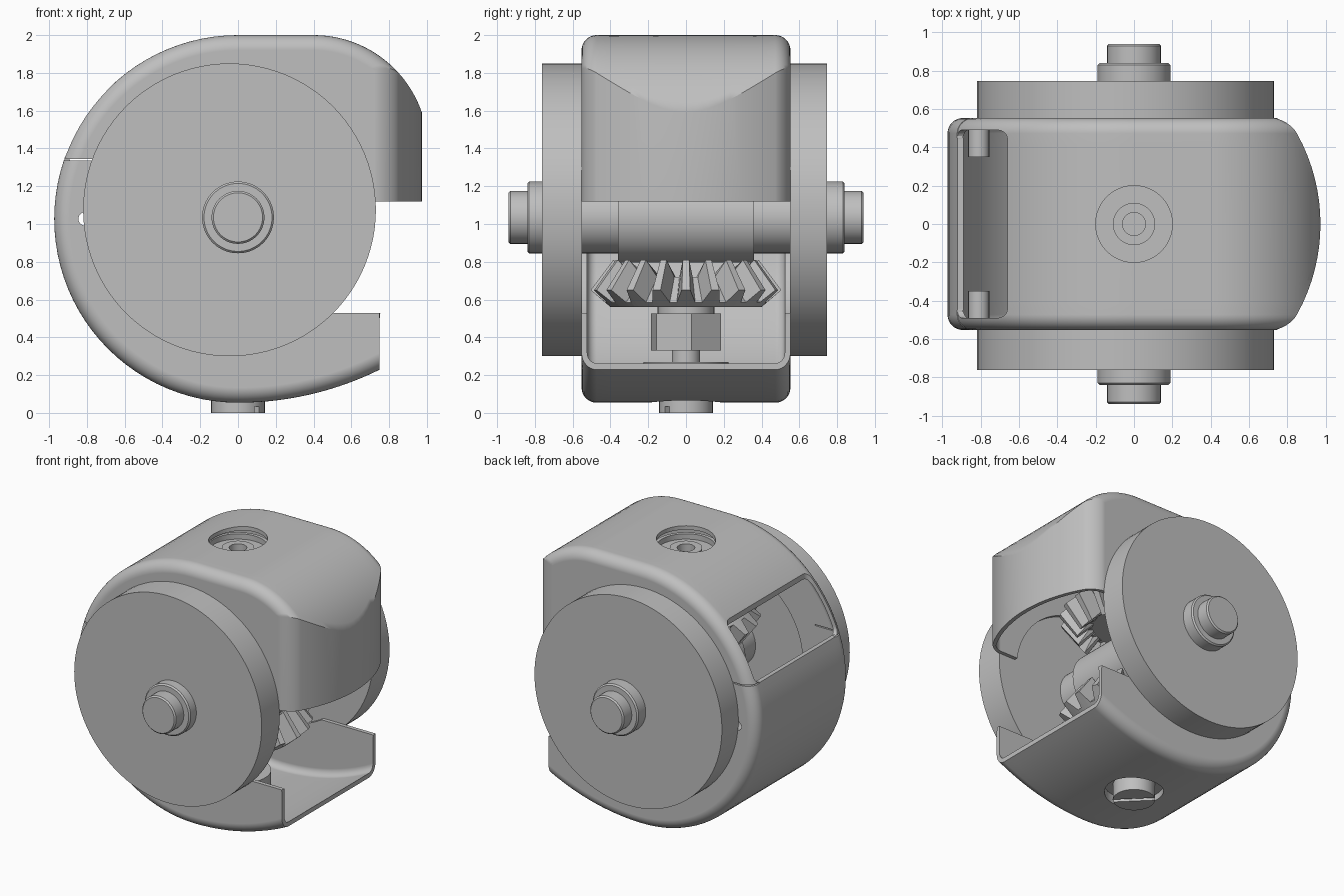
import bpy, bmesh
from math import pi, sin, cos, asin, sqrt, radians
from mathutils import Matrix

cube = bpy.data.objects.get("Cube")
if cube:
    bpy.data.objects.remove(cube, do_unlink=True)

grey = bpy.data.materials.new("machined_grey")
grey.use_nodes = True
grey.diffuse_color = (0.52, 0.52, 0.52, 1)
grey.node_tree.nodes["Principled BSDF"].inputs["Base Color"].default_value = (0.52, 0.52, 0.52, 1)

AXIS_Z = 1.035           # height of the cross axle
R, CZ = 0.973, 1.027     # main shell radius and centre height
HALF, ROUND, WALL = 0.553, 0.08, 0.03
TO_Y = Matrix.Rotation(-pi / 2, 4, 'X')


def make(name, bm):
    bmesh.ops.recalc_face_normals(bm, faces=bm.faces)
    mesh = bpy.data.meshes.new(name)
    bm.to_mesh(mesh)
    bm.free()
    obj = bpy.data.objects.new(name, mesh)
    bpy.context.scene.collection.objects.link(obj)
    return obj


def finish(obj, smooth=True):
    obj.data.materials.clear()
    obj.data.materials.append(grey)
    if smooth:
        bpy.ops.object.select_all(action='DESELECT')
        obj.select_set(True)
        bpy.context.view_layer.objects.active = obj
        bpy.ops.object.shade_smooth_by_angle(angle=radians(30))
        obj.modifiers.new("even_shading", 'WEIGHTED_NORMAL').keep_sharp = True
    return obj


def skin(bm, rows, wrap_rows=False, wrap_cols=True):
    """Quads between rows of points."""
    grid = [[bm.verts.new(p) for p in row] for row in rows]
    n, m = len(grid), len(grid[0])
    for i in range(n if wrap_rows else n - 1):
        a, b = grid[i], grid[(i + 1) % n]
        for j in range(m if wrap_cols else m - 1):
            k = (j + 1) % m
            bm.faces.new((a[j], a[k], b[k], b[j]))
    return grid


def lathe(name, profile, closed=False, sides=64, matrix=Matrix(), turn=0):
    bm = bmesh.new()
    rows = []
    for i in range(sides):
        a = turn + 2 * pi * i / sides
        rows.append([(r * cos(a), r * sin(a), z) for r, z in profile])
    skin(bm, rows, True, closed)
    bmesh.ops.remove_doubles(bm, verts=bm.verts, dist=1e-5)
    bm.transform(matrix)
    return make(name, bm)


def rod(name, r, z0, z1, **kw):
    return lathe(name, [(0, z0), (r, z0), (r, z1), (0, z1)], **kw)


def box(name, x, y, z, bevel=0, matrix=Matrix()):
    bm = bmesh.new()
    bmesh.ops.create_cube(bm, size=1)
    for v in bm.verts:
        v.co = [lo + (c + 0.5) * (hi - lo) for c, (lo, hi) in zip(v.co, (x, y, z))]
    if bevel:
        bmesh.ops.bevel(bm, geom=bm.edges[:], offset=bevel, segments=5,
                        profile=0.5, affect='EDGES')
    bm.transform(matrix)
    return make(name, bm)


def cut(obj, cutters):
    for c in cutters:
        c.hide_render = True
        mod = obj.modifiers.new("cut", 'BOOLEAN')
        mod.operation, mod.solver, mod.object = 'DIFFERENCE', 'EXACT', c
    graph = bpy.context.evaluated_depsgraph_get()
    mesh = bpy.data.meshes.new_from_object(obj.evaluated_get(graph))
    obj.modifiers.clear()
    obj.data = mesh
    for c in cutters:
        bpy.data.objects.remove(c, do_unlink=True)


# Housing: section outline at depth y, shrunk by d
def section(y, d, inner):
    pts = []
    for i in range(49):
        a = -pi / 2 - pi * i / 48
        pts.append(((R - d) * cos(a), CZ + (R - d) * sin(a)))
    nose = sqrt(R * R - y * y) - d
    rho = 0.606
    sweep = asin((nose - 0.4) / (rho - d))
    for i in range(15):
        a = sweep * i / 14
        pts.append((0.4 + (rho - d) * sin(a), 2 - rho + (rho - d) * cos(a)))
    pts.append((nose, 1.0))
    end, top = (0.95, 0.6) if inner else (0.75, 0.5)
    pts.append((end, top))
    for i in range(14):
        x = end * (1 - i / 14)
        pts.append((x, 1.749 - sqrt((1.695 - d) ** 2 - x * x)))
    return [(x, y, z) for x, z in pts]


def housing_solid(name, t):
    flat = HALF - ROUND
    r = ROUND - t
    side = []
    for i in range(1, 9):
        a = pi / 2 * i / 8
        side.append((flat + r * sin(a), t + r * (1 - cos(a))))
    layers = [(-y, d) for y, d in reversed(side)]
    layers += [(flat * (i / 8 - 1), t) for i in range(17)] + side
    bm = bmesh.new()
    grid = skin(bm, [section(y, d, t > 0) for y, d in layers])
    bm.faces.new(grid[0])
    bm.faces.new(grid[-1])
    return make(name, bm)


def across(x, z):
    return Matrix.Translation((x, 0, z)) @ TO_Y


housing = housing_solid("housing", 0)
cut(housing, [
    housing_solid("cavity", WALL),
    box("mouth", (0.3, 1.3), (-1, 1), (0.53, 1.12)),
    rod("side_opening", 0.6, -1, 1, matrix=across(0, AXIS_Z)),
    box("rear_slot", (-1.3, -0.66), (-0.49, 0.49), (1.339, 2.3), bevel=0.05),
    box("seam_back", (-1.2, -0.7), (0.45, 0.7), (1.335, 1.343)),
    box("seam_front", (-1.2, -0.7), (-0.7, -0.45), (1.335, 1.343)),
    rod("top_hole", 0.2, 1.7, 2.2),
    rod("bottom_hole", 0.2, -0.2, 0.3),
    rod("pin_hole", 0.035, -1, 1, sides=24, matrix=across(-0.81, CZ)),
])
finish(housing)

# Side discs and pin bosses
for label, s in (("front", -1), ("back", 1)):
    y0, y1 = sorted((s * 0.55, s * 0.755 - 0.008))
    finish(rod(label + "_disc", 0.775, y0, y1, sides=96, matrix=across(-0.045, 1.075)))
    ring = [(0.035, s * 0.35), (0.055, s * 0.35), (0.055, s * 0.53), (0.035, s * 0.53)]
    finish(lathe(label + "_pin_boss", ring, closed=True, sides=24, matrix=across(-0.81, CZ)))

# Stepped cross axle
half = [(0, -0.94), (0.13, -0.94), (0.14, -0.93), (0.14, -0.84), (0.18, -0.84),
        (0.19, -0.83), (0.19, -0.36), (0.24, -0.36)]
finish(lathe("cross_axle", half + [(r, -y) for r, y in reversed(half)], matrix=across(0, AXIS_Z)))

# Bevel gears with their nuts and stems, mirrored about the axle
TIP = [(0, 0.56), (0.4, 0.56), (0.505, 0.65), (0.385, 0.81), (0.28, 0.72), (0, 0.72)]
ROOT = [(0, 0.56), (0.4, 0.56), (0.43, 0.585), (0.31, 0.72), (0.28, 0.72), (0, 0.72)]


def gear(name, matrix, teeth=20):
    bm = bmesh.new()
    rows = []
    for i in range(teeth):
        for f, prof in ((-0.14, TIP), (0.14, TIP), (0.36, ROOT), (0.64, ROOT)):
            a = 2 * pi * (i + f) / teeth
            rows.append([(r * cos(a), r * sin(a), z) for r, z in prof])
    skin(bm, rows, True, False)
    bmesh.ops.remove_doubles(bm, verts=bm.verts, dist=1e-5)
    bm.transform(matrix)
    return make(name, bm)


flip = Matrix.Translation((0, 0, 2 * AXIS_Z)) @ Matrix.Scale(-1, 4, (0, 0, 1))
for label, m in (("lower", Matrix()), ("upper", flip)):
    finish(gear(label + "_bevel_gear", m), smooth=False)
    finish(rod(label + "_gear_collar", 0.15, 0.5, 0.57, matrix=m))
    finish(rod(label + "_nut", 0.2, 0.33, 0.525, sides=6, turn=0.15, matrix=m), smooth=False)
    finish(rod(label + "_stem", 0.075, 0.22, 0.34, matrix=m))

# Recessed top socket and bottom mounting boss
finish(lathe("top_socket", [(0.06, 1.8), (0.225, 1.8), (0.225, 1.94), (0.2, 1.94),
                            (0.2, 1.9), (0.11, 1.9), (0.11, 1.93), (0.06, 1.93)], closed=True))
finish(lathe("bottom_boss", [(0, 0.12), (0.2, 0.12), (0.2, 0.085), (0.225, 0.085),
                             (0.225, 0.27), (0, 0.27)]))

# Slotted screw head
screw = rod("bottom_screw", 0.142, 0, 0.14)
cut(screw, [box("screw_slot", (-0.3, 0.3), (-0.016, 0.016), (-0.1, 0.035),
                matrix=Matrix.Rotation(-pi / 4, 4, 'Z'))])
finish(screw)
